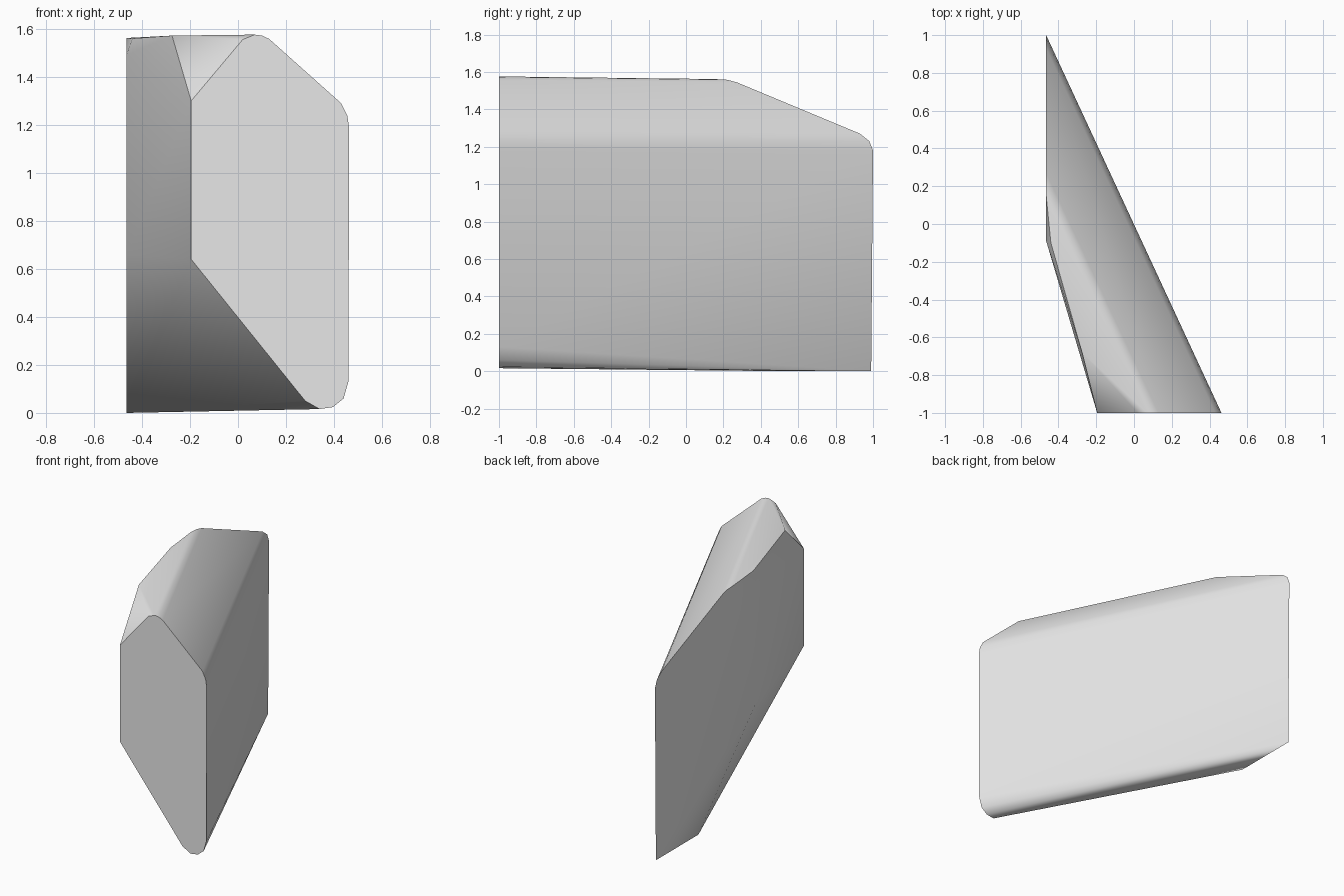
import bpy, bmesh, math

# Remove the default cube
default_cube = bpy.data.objects.get("Cube")
if default_cube:
    bpy.data.objects.remove(default_cube, do_unlink=True)

FRONT_Y = -1.0     # flat broken face at the front
SIDE_X = -0.465    # flat broken face on the -x side


def make_material(name, value):
    mat = bpy.data.materials.new(name)
    mat.use_nodes = True
    colour = (value, value, value, 1.0)
    mat.diffuse_color = colour
    mat.node_tree.nodes["Principled BSDF"].inputs["Base Color"].default_value = colour
    return mat


def hull_object(name, points, material):
    """Wrap a convex solid around the outline points."""
    bm = bmesh.new()
    for point in points:
        bm.verts.new(point)
    result = bmesh.ops.convex_hull(bm, input=list(bm.verts))
    spare = {item for key in ("geom_interior", "geom_unused")
             for item in result[key] if isinstance(item, bmesh.types.BMVert)}
    bmesh.ops.delete(bm, geom=list(spare), context="VERTS")
    # Merge coplanar triangles into clean flat faces
    bmesh.ops.dissolve_limit(bm, angle_limit=math.radians(0.3),
                             verts=list(bm.verts), edges=list(bm.edges))
    bmesh.ops.recalc_face_normals(bm, faces=list(bm.faces))
    mesh = bpy.data.meshes.new(name)
    bm.to_mesh(mesh)
    bm.free()
    mesh.materials.append(material)
    obj = bpy.data.objects.new(name, mesh)
    bpy.context.collection.objects.link(obj)
    return obj


# Front face outline (x, z), with worn lower, upper and ridge corners
front_profile = [
    (-0.195, 0.64), (0.28, 0.05), (0.34, 0.016), (0.395, 0.024),
    (0.44, 0.06), (0.46, 0.13), (0.463, 1.19), (0.455, 1.24), (0.43, 1.29),
    (0.13, 1.558), (0.1, 1.572), (0.07, 1.576), (0.02, 1.556), (-0.195, 1.3),
]

# Side face outline (y, z), tapering to the sharp rear edge
side_profile = [
    (0.53, 0), (0.99, 0), (1.0, 1.18), (0.98, 1.23), (0.93, 1.27),
    (0.27, 1.545), (0.22, 1.558), (0.15, 1.562), (-0.09, 1.49), (-0.09, 0.66),
]

# Top corners where the chipped facets meet
top_corners = [(-0.275, -0.68, 1.572), (-0.44, -0.1, 1.56)]

points = [(x, FRONT_Y, z) for x, z in front_profile]
points += [(SIDE_X, y, z) for y, z in side_profile]
points += top_corners

stone = make_material("light grey stone", 0.8)
shard = hull_object("stone_shard", points, stone)

# Soft worn edges, crisp broken faces
bpy.ops.object.select_all(action="DESELECT")
shard.select_set(True)
bpy.context.view_layer.objects.active = shard
bpy.ops.object.shade_smooth_by_angle(angle=math.radians(35))
